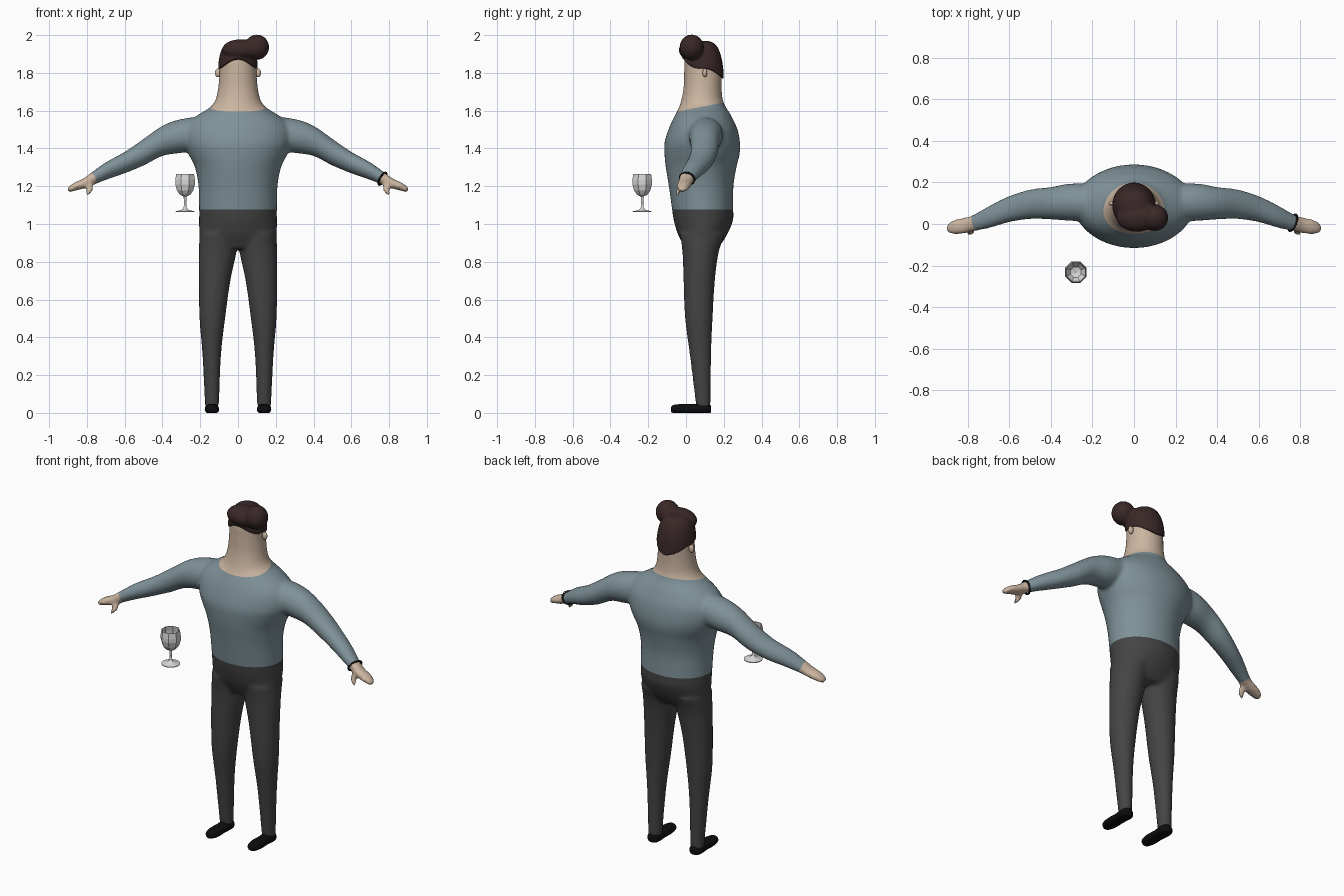
import bpy, bmesh, math
from mathutils import Vector, Matrix

if "Cube" in bpy.data.objects:
    bpy.data.objects.remove(bpy.data.objects["Cube"])


def colour(name, rgb):
    m = bpy.data.materials.new(name)
    m.diffuse_color = (*rgb, 1)
    m.use_nodes = True
    m.node_tree.nodes["Principled BSDF"].inputs["Base Color"].default_value = m.diffuse_color
    return m


SKIN = colour("skin", (0.60, 0.46, 0.35))
SHIRT = colour("grey_blue", (0.21, 0.285, 0.315))
PANTS = colour("charcoal", (0.058, 0.058, 0.058))
HAIR = colour("dark_brown", (0.042, 0.021, 0.021))
BLACK = colour("black", (0.004, 0.004, 0.004))
GLASS = colour("pale_grey", (0.68, 0.68, 0.68))


def make(name, bm, mat=None, smooth=True):
    bmesh.ops.recalc_face_normals(bm, faces=bm.faces)
    me = bpy.data.meshes.new(name)
    bm.to_mesh(me)
    bm.free()
    if smooth:
        me.shade_smooth()
        me.set_sharp_from_angle(angle=math.radians(45))
    ob = bpy.data.objects.new(name, me)
    bpy.context.collection.objects.link(ob)
    if mat:
        me.materials.append(mat)
    return ob


def refine(rings, steps=4):
    """Catmull-Rom curve through the ring values."""
    out = []
    for i in range(len(rings) - 1):
        p = [rings[max(0, min(len(rings) - 1, i + k))] for k in (-1, 0, 1, 2)]
        for s in range(steps):
            t = s / steps
            out.append([0.5 * (2 * b + (c - a) * t + (2 * a - 5 * b + 4 * c - d) * t * t
                               + (3 * b - a - 3 * c + d) * t ** 3) for a, b, c, d in zip(*p)])
    return out + [list(rings[-1])]


def skin_rings(bm, loops):
    """Bridge loops of points and close both ends with a fan."""
    rows = [[bm.verts.new(p) for p in lp] for lp in loops]
    n = len(rows[0])
    for a, b in zip(rows, rows[1:]):
        for i in range(n):
            j = (i + 1) % n
            bm.faces.new((a[i], a[j], b[j], b[i]))
    for row in (rows[0], rows[-1]):
        mid = bm.verts.new(sum((v.co for v in row), Vector()) / n)
        for i in range(n):
            bm.faces.new((row[i], row[(i + 1) % n], mid))


def loft(bm, axis, rings, side=1, n=32, floor=-9):
    """Elliptical rings (position, centre 1, centre 2, radius 1, radius 2) along an axis."""
    loops = []
    for pos, c1, c2, r1, r2 in refine(rings):
        lp = []
        for i in range(n):
            a = math.tau * i / n
            u, v = c1 + r1 * math.cos(a), c2 + r2 * math.sin(a)
            x, y, z = {"x": (pos, u, v), "y": (u, pos, v), "z": (u, v, pos)}[axis]
            lp.append(Vector((x * side, y, max(z, floor))))
        loops.append(lp)
    skin_rings(bm, loops)


def ball(bm, centre, radii, u=24, v=16):
    bmesh.ops.create_uvsphere(bm, u_segments=u, v_segments=v, radius=1,
                              matrix=Matrix.Translation(centre) @ Matrix.Diagonal((*radii, 1)))


def blend(bm, voxel, passes):
    """Fuse overlapping volumes into one smooth skin and return it as a bmesh."""
    ob = make("blend_helper", bm)
    r = ob.modifiers.new("fuse", "REMESH")
    r.mode, r.voxel_size = "VOXEL", voxel
    s = ob.modifiers.new("soften", "SMOOTH")
    s.factor, s.iterations = 0.5, passes
    me = bpy.data.meshes.new_from_object(ob.evaluated_get(bpy.context.evaluated_depsgraph_get()))
    out = bmesh.new()
    out.from_mesh(me)
    bpy.data.objects.remove(ob)
    return out


# Torso, neck and head
TORSO = [(.87, 0, .08, .15, .085), (.90, 0, .085, .195, .105), (.95, 0, .088, .205, .133),
         (1.02, 0, .092, .206, .157), (1.08, 0, .088, .206, .162), (1.2, 0, .08, .209, .171),
         (1.3, 0, .08, .228, .187), (1.37, 0, .085, .262, .199), (1.43, 0, .086, .285, .2),
         (1.5, 0, .09, .285, .183), (1.55, 0, .09, .25, .161), (1.585, 0, .09, .2, .143),
         (1.62, 0, .087, .145, .123), (1.66, 0, .085, .118, .109), (1.72, 0, .088, .105, .101),
         (1.8, 0, .09, .098, .1), (1.88, 0, .09, .094, .097), (1.92, 0, .09, .07, .07)]
# Arm running into a mitten hand
ARM = [(.15, .1, 1.485, .09, .09), (.3, .105, 1.466, .09, .09), (.4, .1, 1.44, .078, .08),
       (.5, .095, 1.38, .071, .071), (.6, .072, 1.325, .063, .057), (.7, .033, 1.28, .053, .047),
       (.78, .002, 1.235, .039, .035), (.82, -.008, 1.213, .039, .027), (.86, -.014, 1.2, .037, .023),
       (.888, -.018, 1.187, .029, .018), (.902, -.02, 1.182, .014, .01)]
THUMB = [(1.215, .79, -.02, .022, .018), (1.18, .785, -.036, .018, .015),
         (1.16, .795, -.045, .014, .012), (1.15, .799, -.047, .007, .006)]
LEG = [(.03, .138, .092, .037, .038), (.3, .139, .077, .049, .056), (.5, .136, .068, .068, .073),
       (.7, .124, .07, .084, .083), (.85, .108, .077, .1, .096), (.95, .1, .088, .103, .12)]
body = bmesh.new()
loft(body, "z", TORSO, n=48)
for side in (1, -1):
    loft(body, "x", ARM, side)
    loft(body, "z", THUMB, side, 16)
    loft(body, "z", LEG, side)
body = blend(body, 0.01, 7)

# Clean clothing borders: waist, tilted neckline, both wrists
WRIST, ALONG = Vector((.765, .006, 1.24)), Vector((.826, -.32, -.465)).normalized()
NECK, NECK_N = Vector((0, -.06, 1.592)), Vector((0, -.2, 1))


def cut(co, no, keep):
    faces = [f for f in body.faces if keep(f.calc_center_median())]
    geom = faces + list({e for f in faces for e in f.edges}) + list({v for f in faces for v in f.verts})
    bmesh.ops.bisect_plane(body, geom=geom, plane_co=co, plane_no=no, dist=1e-5)


cut((0, 0, 1.077), (0, 0, 1), lambda c: abs(c.x) < .4)
cut(NECK, NECK_N, lambda c: c.z > 1.5)
for s in (1, -1):
    flip = Vector((s, 1, 1))
    cut(WRIST * flip, ALONG * flip, lambda c: c.x * s > .6)


def region(c):
    if abs(c.x) > .6 and (Vector((abs(c.x), c.y, c.z)) - WRIST).dot(ALONG) > 0:
        return "right_hand" if c.x < 0 else "left_hand"
    if abs(c.x) < .4 and c.z < 1.077:
        return "trousers"
    return "head_and_neck" if (c - NECK).dot(NECK_N) > 0 else "sweater"


# Split the skin into its parts
for name, mat in (("sweater", SHIRT), ("trousers", PANTS), ("head_and_neck", SKIN),
                  ("left_hand", SKIN), ("right_hand", SKIN)):
    part = body.copy()
    bmesh.ops.delete(part, context="FACES",
                     geom=[f for f in part.faces if region(f.calc_center_median()) != name])
    make(name, part, mat)
body.free()

# Shoes and ears
SHOE = [(-.08, .138, .018, .012, .012), (-.065, .138, .02, .029, .022), (-.02, .138, .02, .038, .027),
        (.04, .138, .02, .036, .027), (.09, .138, .02, .038, .032), (.12, .138, .02, .032, .03),
        (.133, .138, .02, .012, .015)]
for label, side in (("left", 1), ("right", -1)):
    bm = bmesh.new()
    loft(bm, "y", SHOE, side, 24, floor=0)
    make(label + "_shoe", bm, BLACK)
    bm = bmesh.new()
    ball(bm, (.106 * side, .1, 1.8), (.016, .012, .023), 16, 10)
    make(label + "_ear", bm, SKIN)

# Hair: cap with a peaked hairline and low nape, plus a swept quiff
bm = bmesh.new()
caps = []
for k in range(13):
    t = k / 12.5 * math.pi / 2
    r, lp = math.cos(t) ** 0.6, []
    for i in range(40):
        c, s = math.cos(math.tau * i / 40), math.sin(math.tau * i / 40)
        low = 1.822 + .055 * max(0, -s) ** 3 - .055 * max(0, s) ** 2
        lp.append(Vector((.105 * r * c, .09 + .11 * r * s, low + (1.97 - low) * math.sin(t))))
    caps.append(lp)
skin_rings(bm, caps)
ball(bm, (.1, .03, 1.936), (.065, .064, .067))
ball(bm, (.015, .032, 1.922), (.1, .07, .056))
make("hair", blend(bm, 0.006, 8), HAIR)

# Beaded bracelet on the left wrist
bm = bmesh.new()
across = ALONG.cross(Vector((0, 0, 1))).normalized()
up = across.cross(ALONG)
for i in range(20):
    a = math.tau * i / 20
    p = WRIST + across * .041 * math.cos(a) + up * .036 * math.sin(a)
    bmesh.ops.create_icosphere(bm, subdivisions=1, radius=.0065, matrix=Matrix.Translation(p))
make("bracelet", bm, BLACK)


def lathe(name, profile, n, smooth):
    bm = bmesh.new()
    rows = [[bm.verts.new((-.28 + r * math.cos(math.tau * (i + .5) / n),
                           -.232 + r * math.sin(math.tau * (i + .5) / n), z)) for i in range(n)]
            for r, z in profile]
    for a, b in zip(rows, rows[1:] + rows[:1]):
        for i in range(n):
            j = (i + 1) % n
            bm.faces.new((a[i], a[j], b[j], b[i]))
    make(name, bm, GLASS, smooth)


# Faceted wine glass: hollow bowl, then stem and foot
lathe("glass_bowl", [(.007, 1.145), (.03, 1.155), (.047, 1.178), (.056, 1.21), (.056, 1.232), (.051, 1.265),
                     (.048, 1.265), (.053, 1.232), (.053, 1.21), (.044, 1.18), (.027, 1.159), (.001, 1.153)],
      8, False)
lathe("glass_stem", [(.001, 1.063), (.051, 1.063), (.051, 1.067), (.02, 1.074), (.008, 1.085),
                     (.006, 1.11), (.008, 1.148), (.001, 1.148)], 16, True)
